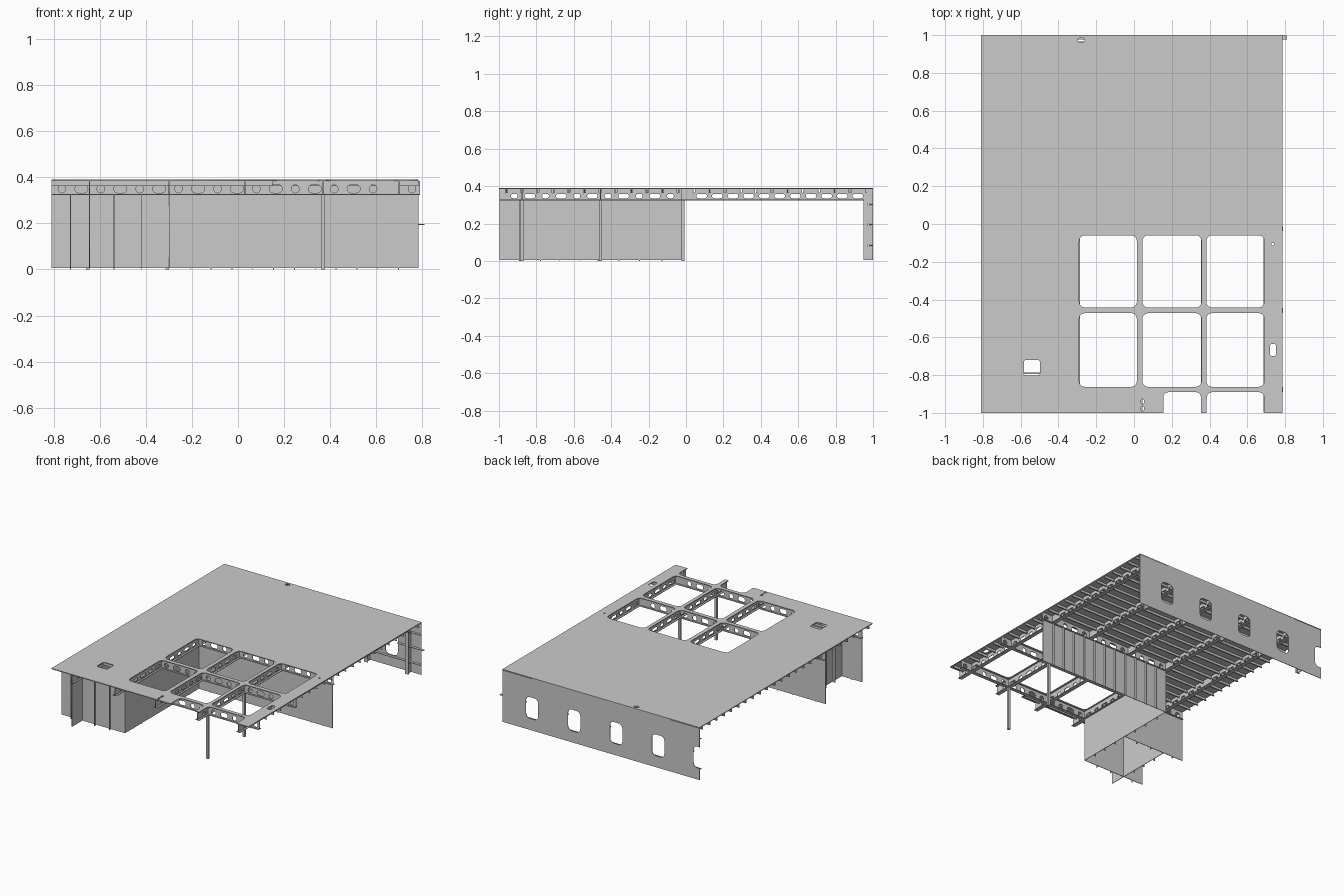
import bpy, bmesh, math
from mathutils import Matrix

if "Cube" in bpy.data.objects:
    bpy.data.objects.remove(bpy.data.objects["Cube"])

TOP, LOW, BOT = 0.39, 0.328, 0.006      # deck top, girder underside, wall foot
T = 0.004                               # plate thickness
FRAMES = [-0.645, -0.30, 0.03, 0.37, 0.70]
BEAMS = [(-0.025, -0.30, 0.79), (-0.457, -0.81, 0.79), (-0.877, -0.81, 0.79)]
STIFF = [0.042 + 0.0835 * k for k in range(-12, 12)]


def finish(name, bm):
    me = bpy.data.meshes.new(name)
    bmesh.ops.recalc_face_normals(bm, faces=bm.faces)
    bm.to_mesh(me)
    bm.free()
    ob = bpy.data.objects.new(name, me)
    bpy.context.collection.objects.link(ob)


def boxes(name, items):
    """One object from (x0, x1, y0, y1, z0, z1) bars."""
    bm = bmesh.new()
    for x0, x1, y0, y1, z0, z1 in items:
        m = Matrix.Translation(((x0 + x1) / 2, (y0 + y1) / 2, (z0 + z1) / 2))
        m = m @ Matrix.Diagonal((x1 - x0, y1 - y0, z1 - z0, 1))
        bmesh.ops.create_cube(bm, size=1, matrix=m)
    finish(name, bm)


def arc(cx, cy, r, a0, a1, n=5):
    return [(cx + r * math.cos(math.radians(a0 + (a1 - a0) * i / n)),
             cy + r * math.sin(math.radians(a0 + (a1 - a0) * i / n))) for i in range(n + 1)]


def rrect(u0, u1, v0, v1, r):
    return (arc(u1 - r, v1 - r, r, 0, 90) + arc(u0 + r, v1 - r, r, 90, 180)
            + arc(u0 + r, v0 + r, r, 180, 270) + arc(u1 - r, v0 + r, r, 270, 360))


def slot(cu, cv, w, h):
    return rrect(cu - w / 2, cu + w / 2, cv - h / 2, cv + h / 2, min(w, h) * 0.48)


def notched(u0, u1, v0, v1, cuts, w, depth):
    """Rectangle with notches cut into its v1 edge."""
    pts = [(u0, v0), (u1, v0), (u1, v1)]
    for c in sorted(cuts, reverse=True):
        if u0 + w < c < u1 - w:
            pts += [(c + w / 2, v1), (c + w / 2, v1 - depth), (c - w / 2, v1 - depth), (c - w / 2, v1)]
    return pts + [(u0, v1)]


def plate(name, axis, pos, outline, holes=(), t=T):
    """Flat plate with holes, normal to an axis: x uses (y, z), y uses (x, z), z uses (x, y)."""
    cu = bpy.data.curves.new(name, 'CURVE')
    cu.dimensions, cu.fill_mode, cu.extrude = '2D', 'BOTH', t / 2
    for loop in [outline, *holes]:
        sp = cu.splines.new('POLY')
        sp.points.add(len(loop) - 1)
        for p, (u, v) in zip(sp.points, loop):
            p.co = (u, v, 0, 1)
        sp.use_cyclic_u = True
    tmp = bpy.data.objects.new(name + "_curve", cu)
    bpy.context.collection.objects.link(tmp)
    dg = bpy.context.evaluated_depsgraph_get()
    me = bpy.data.meshes.new_from_object(tmp.evaluated_get(dg))
    bpy.data.objects.remove(tmp)
    m = {'x': Matrix(((0, 0, 1, pos), (1, 0, 0, 0), (0, 1, 0, 0), (0, 0, 0, 1))),
         'y': Matrix(((1, 0, 0, 0), (0, 0, -1, pos), (0, 1, 0, 0), (0, 0, 0, 1))),
         'z': Matrix.Translation((0, 0, pos))}[axis]
    bm = bmesh.new()
    bm.from_mesh(me)
    bmesh.ops.transform(bm, matrix=m, verts=bm.verts)
    bmesh.ops.remove_doubles(bm, verts=bm.verts, dist=1e-5)
    finish(name, bm)


def rect(u0, u1, v0, v1):
    return [(u0, v0), (u1, v0), (u1, v1), (u0, v1)]


# Deck plate with hatch openings and front notches
def front_notch(x0, x1, y=-0.89, r=0.03):
    return [(x0, -1)] + arc(x0 + r, y - r, r, 180, 90) + arc(x1 - r, y - r, r, 90, 0) + [(x1, -1)]


outline = ([(-0.81, -1)] + front_notch(0.155, 0.355) + front_notch(0.385, 0.69)
           + [(0.785, -1), (0.785, 1), (-0.81, 1)])
holes = [rrect(a, b, c, d, 0.03) for a, b in ((-0.29, 0.015), (0.045, 0.357), (0.383, 0.69))
         for c, d in ((-0.442, -0.06), (-0.862, -0.472))]
holes += [rrect(-0.583, -0.498, -0.802, -0.72, 0.012), rrect(0.72, 0.752, -0.70, -0.635, 0.012),
          slot(-0.28, 0.973, 0.036, 0.024), slot(0.735, -0.107, 0.014, 0.014),
          slot(0.045, -0.94, 0.014, 0.026), slot(0.045, -0.977, 0.014, 0.026)]
plate("deck_plate", 'z', TOP - 0.003, outline, holes, 0.006)

# Back wall with four openings and a half opening at its end
r = 0.03
wall = ([(-0.81, BOT), (0.785, BOT), (0.785, TOP - 0.006), (-0.81, TOP - 0.006), (-0.81, 0.245)]
        + arc(-0.76 - r, 0.245 - r, r, 90, 0) + arc(-0.76 - r, 0.09 + r, r, 0, -90) + [(-0.81, 0.09)])
centres = [0.545, 0.205, -0.135, -0.475]
plate("back_wall", 'y', 0.998, wall, [rrect(c - 0.05, c + 0.05, 0.09, 0.245, r) for c in centres])

# Horizontal bars on the back wall, the middle one broken at the openings
bars = [(-0.81, 0.785, 0.978, 0.997, z, z + T) for z in (0.08, 0.30)]
bars += [(x - 0.11, x + 0.11, 0.978, 0.997, 0.193, 0.197) for x in FRAMES]
bars[-1] = (0.60, 0.81, 0.978, 0.997, 0.193, 0.197)
boxes("back_wall_stiffeners", bars)

# Fore-and-aft web frames with lightening holes, stiffener slots and flanges
crossing = [b[0] for b in BEAMS]
flanges = []
for x in FRAMES:
    lights = []
    for i, s in enumerate(STIFF[:-1]):
        c = s + 0.042
        w = 0.056 if s > 0 or i % 2 else 0.036
        if all(abs(c - y) > w / 2 + 0.006 for y in crossing) and c < 0.93:
            lights.append(slot(c, 0.347, w, 0.024))
    cuts = [s for s in STIFF if s > 0 or x < -0.5 or x > 0.6]
    plate("web_frame", 'x', x, notched(-0.998, 0.953, LOW, TOP - 0.006, cuts, 0.012, 0.022), lights)
    leg = notched(BOT, TOP - 0.006, -0.953, -0.996, [0.082, 0.195, 0.302], 0.012, -0.022)
    plate("wall_frame", 'x', x, [(-v, u) for u, v in leg])
    flanges += [(x - 0.015, x + 0.015, -0.998, 0.953, LOW - T, LOW),
                (x - 0.015, x + 0.015, 0.949, 0.953, BOT, LOW)]

# Athwart girders with lightening holes
for y, x0, x1 in BEAMS:
    lights = []
    for i in range(19):
        c, w = -0.765 + 0.0845 * i, (0.032, 0.056)[i % 2]
        if c - w / 2 > x0 + 0.01 and c < 0.76 and all(abs(c - f) > w / 2 + 0.006 for f in FRAMES):
            lights.append(slot(c, 0.35, w, 0.034))
    plate("cross_girder", 'y', y, rect(x0, x1, LOW, TOP - 0.006), lights)
    flanges.append((x0, x1, y - 0.013, y + 0.013, LOW - T, LOW))
boxes("girder_flanges", flanges)

# Deck stiffeners: full width aft, only beside the hatches forward
bars = []
for s in STIFF:
    if s > 0:
        runs = [(-0.81, 0.785)]
    elif s < -0.9:
        runs = [(-0.81, 0.15), (0.70, 0.785)]
    else:
        runs = [(-0.81, -0.30), (0.70, 0.785)]
    for a, b in runs:
        if all(abs(s - y) > 0.012 for y in crossing):
            bars += [(a, b, s - 0.002, s + 0.002, 0.366, TOP - 0.006),
                     (a, b, s - 0.002, s + 0.007, 0.363, 0.367)]
boxes("deck_stiffeners", bars)

# Bulkheads below the girders
WT = LOW - T
plate("long_bulkhead", 'y', -0.025, rect(-0.30, 0.785, BOT, WT))
plate("mid_bulkhead", 'y', -0.457, rect(-0.81, -0.30, BOT, WT))
plate("front_bulkhead", 'y', -0.877, rect(-0.81, -0.30, BOT, WT))
plate("inner_side_bulkhead", 'x', -0.30, rect(-0.877, -0.025, BOT, WT))
plate("outer_side_bulkhead", 'x', -0.645, rect(-0.998, -0.457, BOT, WT))

# Vertical stiffeners on the bulkheads
bars = []
for i in range(1, 12):
    x = -0.30 + 0.0905 * i
    bars += [(x, x + T, -0.024, -0.008, 0, WT)]
for y in (-0.457, -0.877):
    bars += [(x, x + T, y - 0.016, y, 0, WT) for x in (-0.73, -0.54, -0.42)]
for x in (-0.30, -0.645):
    bars += [(x - 0.016, x, y, y + T, 0, WT) for y in (-0.78, -0.68, -0.57)]
bars += [(-0.316, -0.30, y, y + T, 0, WT) for y in (-0.36, -0.25, -0.13)]
boxes("bulkhead_stiffeners", bars)

# Pillars under the hatch girders
boxes("pillars", [(0.361, 0.379, y - 0.009, y + 0.009, 0, WT) for y in (-0.457, -0.877)])
